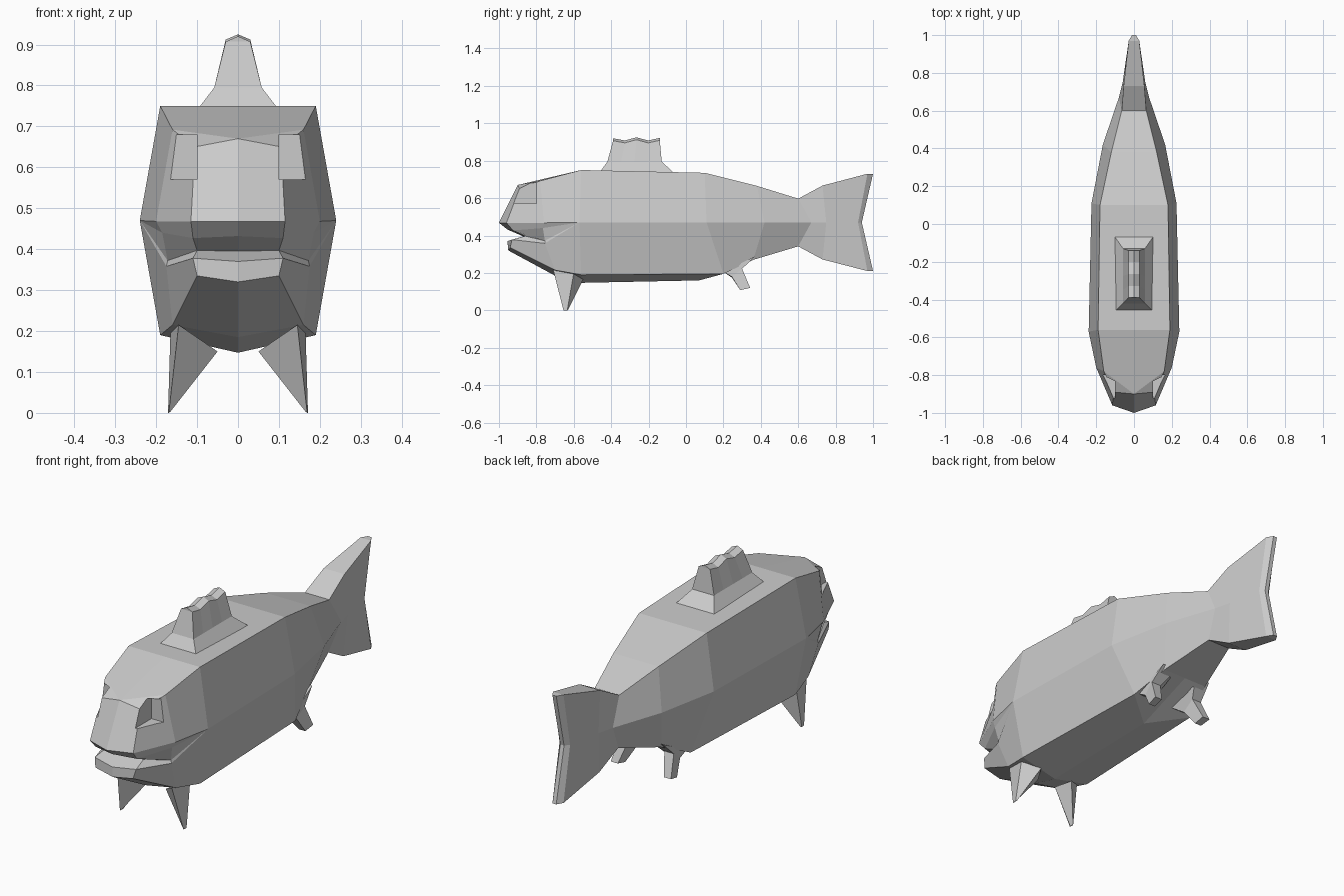
import bpy, bmesh

old = bpy.data.objects.get("Cube")
if old:
    bpy.data.objects.remove(old, do_unlink=True)

# Single flat grey
grey = bpy.data.materials.new("plain_grey")
grey.use_nodes = True
grey.diffuse_color = (0.6, 0.6, 0.6, 1)
bsdf = next(n for n in grey.node_tree.nodes if n.type == 'BSDF_PRINCIPLED')
bsdf.inputs["Base Color"].default_value = (0.6, 0.6, 0.6, 1)
bsdf.inputs["Roughness"].default_value = 0.8


def mirrored(name, faces):
    """Make an object from faces (lists of points) on +x and their mirror image."""
    bm = bmesh.new()
    for side in (1, -1):
        for face in faces:
            bm.faces.new([bm.verts.new((side * x, y, z)) for x, y, z in face])
    bmesh.ops.remove_doubles(bm, verts=bm.verts[:], dist=0.0005)
    bmesh.ops.recalc_face_normals(bm, faces=bm.faces[:])
    mesh = bpy.data.meshes.new(name)
    bm.to_mesh(mesh)
    bm.free()
    mesh.materials.append(grey)
    ob = bpy.data.objects.new(name, mesh)
    bpy.context.collection.objects.link(ob)
    return ob


def strip(a, b, closed=False):
    """Quads between two rows of points."""
    n = len(a)
    return [[a[i], a[(i + 1) % n], b[(i + 1) % n], b[i]]
            for i in range(n if closed else n - 1)]


def ring(top, mid, low, keel):
    """Half cross-section: top centre, top edge, flank, lower edge, keel."""
    return [(0, top[1], top[2]), top, mid, low, (0,) + keel]


# Trunk and tail sections, from the gills to the tail's bevelled end
sections = [
    ring((.19, -.56, .75), (.24, -.57, .47), (.19, -.56, .19), (-.56, .147)),
    ring((.18, .10, .735), (.225, .11, .47), (.165, .20, .195), (.07, .16)),
    ring((.12, .38, .665), (.165, .42, .47), (.12, .36, .27), (.36, .27)),
    ring((.065, .60, .597), (.08, .67, .47), (.06, .60, .342), (.60, .342)),
    ring((.055, .73, .667), (.06, .75, .47), (.05, .73, .272), (.73, .272)),
    ring((.028, .97, .73), (.028, .92, .47), (.028, .97, .21), (.97, .21)),
    ring((.01, 1.0, .73), (.01, .94, .47), (.01, 1.0, .21), (1.0, .21)),
]
faces = []
for a, b in zip(sections, sections[1:]):
    faces += strip(a, b)
end = sections[-1]
faces += [[end[0], end[1], end[2], (0, .94, .47)],
          [(0, .94, .47), end[2], end[3], end[4]]]

# Head rows, each running from the centre line round to the cheek
brow = [(0, -.90, .67), (.105, -.89, .65), (.16, -.78, .692)]
nose = [(0, -1.0, .468), (.115, -.96, .468), (.20, -.76, .468)]
lip = [(0, -.955, .432), (.11, -.925, .427), (.185, -.765, .44)]
mouth = [(0, -.87, .395), (.10, -.86, .397), (.172, -.755, .372)]
jaw = [(0, -.955, .37), (.11, -.93, .378), (.175, -.755, .358)]
chin = [(0, -.95, .32), (.10, -.94, .335)]
throat, jowl = (0, -.70, .185), (.16, -.70, .215)
top0, top1, flank, low, keel = sections[0]

for a, b in zip([brow, nose, lip, mouth], [nose, lip, mouth, jaw]):
    faces += strip(a, b)
faces += strip(jaw[:2], chin)
faces += [brow, [brow[0], brow[2], top1, top0],
          [brow[2], top1, flank, nose[2]],
          [nose[2], flank, lip[2]], [lip[2], flank, mouth[2]],
          [mouth[2], flank, jaw[2]],
          [jaw[1], chin[1], jowl, jaw[2]], [jaw[2], jowl, low, flank],
          [chin[0], chin[1], jowl, throat], [throat, jowl, low, keel]]
body = mirrored("body", faces)

# Eye sockets cut under the brow
inner = [(.10, y, z) for y, z in ((-1.1, .57), (-.80, .57), (-.80, .68), (-1.1, .68))]
outer = [(.35, y, z) for _, y, z in inner]
cutter = mirrored("eye_cutter", strip(inner, outer, True) + [inner, outer])
cutter.hide_render = True
mod = body.modifiers.new("eye_sockets", 'BOOLEAN')
mod.operation = 'DIFFERENCE'
mod.solver = 'EXACT'
mod.object = cutter
bpy.context.view_layer.objects.active = body
bpy.ops.object.modifier_apply(modifier=mod.name)
bpy.data.objects.remove(cutter, do_unlink=True)

# Dorsal fin: flared base, upright blade, wavy crest
crest = [.92, .908, .925, .908, .922]
levels = [(.10, -.46, -.07, .74), (.058, -.42, -.13, .795), (.03, -.39, -.14, .90)]
rows = []
for x, y0, y1, z in levels:
    rows.append([(x, y0 + (y1 - y0) * j / 4, z) for j in range(5)])
rows[2] = [(x, y, c - .013) for (x, y, z), c in zip(rows[2], crest)]
rows.append([(0, p[1], c) for p, c in zip(rows[2], crest)])
faces = []
for a, b in zip(rows, rows[1:]):
    faces += strip(a, b)
for j in (0, 4):
    for a, b in ((rows[0][j], rows[1][j]), (rows[1][j], rows[2][j])):
        faces.append([a, b, (0,) + b[1:], (0,) + a[1:]])
    faces.append([rows[2][j], rows[3][j], (0,) + rows[2][j][1:]])
mirrored("dorsal_fin", faces)

# Pectoral fins: long spikes pointing down and out
root = [(.05, -.62, .15), (.145, -.71, .215), (.165, -.60, .20), (.09, -.55, .165)]
tip = [(.165, -.65, .003), (.169, -.655, 0), (.171, -.635, 0), (.166, -.63, .003)]
mirrored("pectoral_fins", strip(root, tip, True) + [root, tip])

# Pelvic fins: flared root and short stub
root = [(.055, .20, .205), (.145, .20, .205), (.135, .37, .29), (.055, .37, .29)]
neck = [(.09, .245, .175), (.14, .245, .18), (.145, .30, .222), (.095, .30, .222)]
tip = [(.12, .29, .108), (.155, .29, .108), (.16, .343, .12), (.122, .343, .12)]
mirrored("pelvic_fins",
         strip(root, neck, True) + strip(neck, tip, True) + [root, tip])
